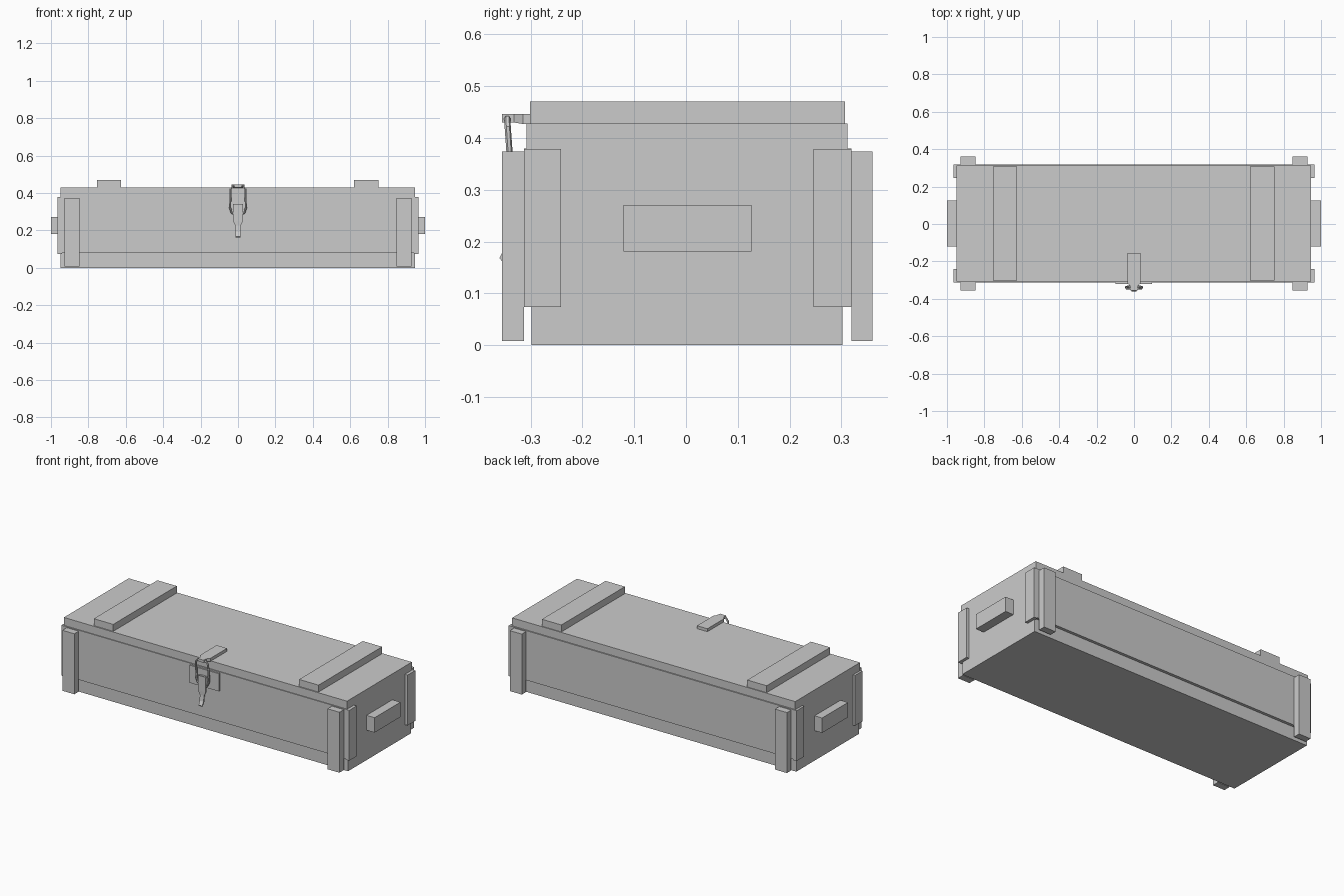
import bpy, bmesh

if "Cube" in bpy.data.objects:
    bpy.data.objects.remove(bpy.data.objects["Cube"])


def mesh_object(name, bm):
    bmesh.ops.recalc_face_normals(bm, faces=bm.faces)
    me = bpy.data.meshes.new(name)
    bm.to_mesh(me)
    bm.free()
    ob = bpy.data.objects.new(name, me)
    bpy.context.collection.objects.link(ob)
    return ob


def box(name, x0, x1, y0, y1, z0, z1):
    bm = bmesh.new()
    bmesh.ops.create_cube(bm, size=1)
    for v in bm.verts:
        v.co = ((x0 + x1) / 2 + v.co.x * (x1 - x0),
                (y0 + y1) / 2 + v.co.y * (y1 - y0),
                (z0 + z1) / 2 + v.co.z * (z1 - z0))
    return mesh_object(name, bm)


def strap(name, sections):
    """Loft rectangles: each section is (half width, point a (y,z), point b (y,z))."""
    bm = bmesh.new()
    rings = []
    for w, a, b in sections:
        rings.append([bm.verts.new(p) for p in
                      ((-w, *a), (w, *a), (w, *b), (-w, *b))])
    for r, s in zip(rings, rings[1:]):
        for i in range(4):
            j = (i + 1) % 4
            bm.faces.new((r[i], r[j], s[j], s[i]))
    bm.faces.new(rings[0])
    bm.faces.new(rings[-1][::-1])
    return mesh_object(name, bm)


def wire(name, points, radius, cyclic=False):
    cu = bpy.data.curves.new(name, 'CURVE')
    cu.dimensions = '3D'
    cu.bevel_depth = radius
    cu.bevel_resolution = 1
    cu.use_fill_caps = True
    sp = cu.splines.new('POLY')
    sp.points.add(len(points) - 1)
    for p, co in zip(sp.points, points):
        p.co = (*co, 1)
    sp.use_cyclic_u = cyclic
    ob = bpy.data.objects.new(name, cu)
    bpy.context.collection.objects.link(ob)
    bpy.ops.object.select_all(action='DESELECT')
    ob.select_set(True)
    bpy.context.view_layer.objects.active = ob
    bpy.ops.object.convert(target='MESH')
    bpy.ops.object.shade_smooth_by_angle()
    return ob


# Crate body, long side panels and lid
box("crate_body", -0.95, 0.946, -0.298, 0.302, 0.0, 0.385)
box("front_panel", -0.95, 0.946, -0.313, -0.29, 0.08, 0.38)
box("back_panel", -0.95, 0.946, 0.294, 0.319, 0.08, 0.38)
box("lid", -0.95, 0.946, -0.308, 0.312, 0.38, 0.428)

# Lid battens
box("lid_batten_left", -0.755, -0.625, -0.301, 0.307, 0.425, 0.47)
box("lid_batten_right", 0.62, 0.75, -0.301, 0.307, 0.425, 0.47)

# Corner battens and end handles
for side, s in (("left", -1), ("right", 1)):
    xs = sorted((s * 0.848, s * 0.928))
    box("front_batten_" + side, *xs, -0.355, -0.313, 0.008, 0.374)
    box("back_batten_" + side, *xs, 0.319, 0.36, 0.008, 0.374)
    xe = sorted((s * 0.94, s * 0.964))
    box("end_front_batten_" + side, *xe, -0.313, -0.241, 0.074, 0.379)
    box("end_back_batten_" + side, *xe, 0.246, 0.319, 0.074, 0.379)
    xh = sorted((s * 0.94, s * 1.0))
    box("handle_" + side, *xh, -0.121, 0.126, 0.181, 0.271)

# Latch: base plate and lid catch tapering to a hook
box("latch_plate", -0.1, 0.097, -0.321, -0.31, 0.265, 0.372)
strap("lid_catch", [(0.035, (-0.155, 0.427), (-0.155, 0.446)),
                    (0.035, (-0.315, 0.427), (-0.315, 0.446)),
                    (0.02, (-0.332, 0.43), (-0.332, 0.446)),
                    (0.02, (-0.355, 0.43), (-0.355, 0.446))])

# Wire loop over the hook
half = [(0.025, -0.345, 0.438), (0.04, -0.344, 0.42), (0.042, -0.337, 0.32),
        (0.034, -0.335, 0.295), (0.02, -0.334, 0.285)]
wire("latch_loop", half + [(-x, y, z) for x, y, z in reversed(half)],
     0.006, True)

# Pivot block and curved lever
box("latch_pivot", -0.028, 0.028, -0.34, -0.318, 0.28, 0.335)
strap("latch_lever", [(0.026, (-0.346, 0.34), (-0.338, 0.34)),
                      (0.026, (-0.346, 0.25), (-0.337, 0.25)),
                      (0.014, (-0.345, 0.225), (-0.337, 0.225)),
                      (0.013, (-0.349, 0.19), (-0.341, 0.188)),
                      (0.012, (-0.36, 0.168), (-0.355, 0.162))])
